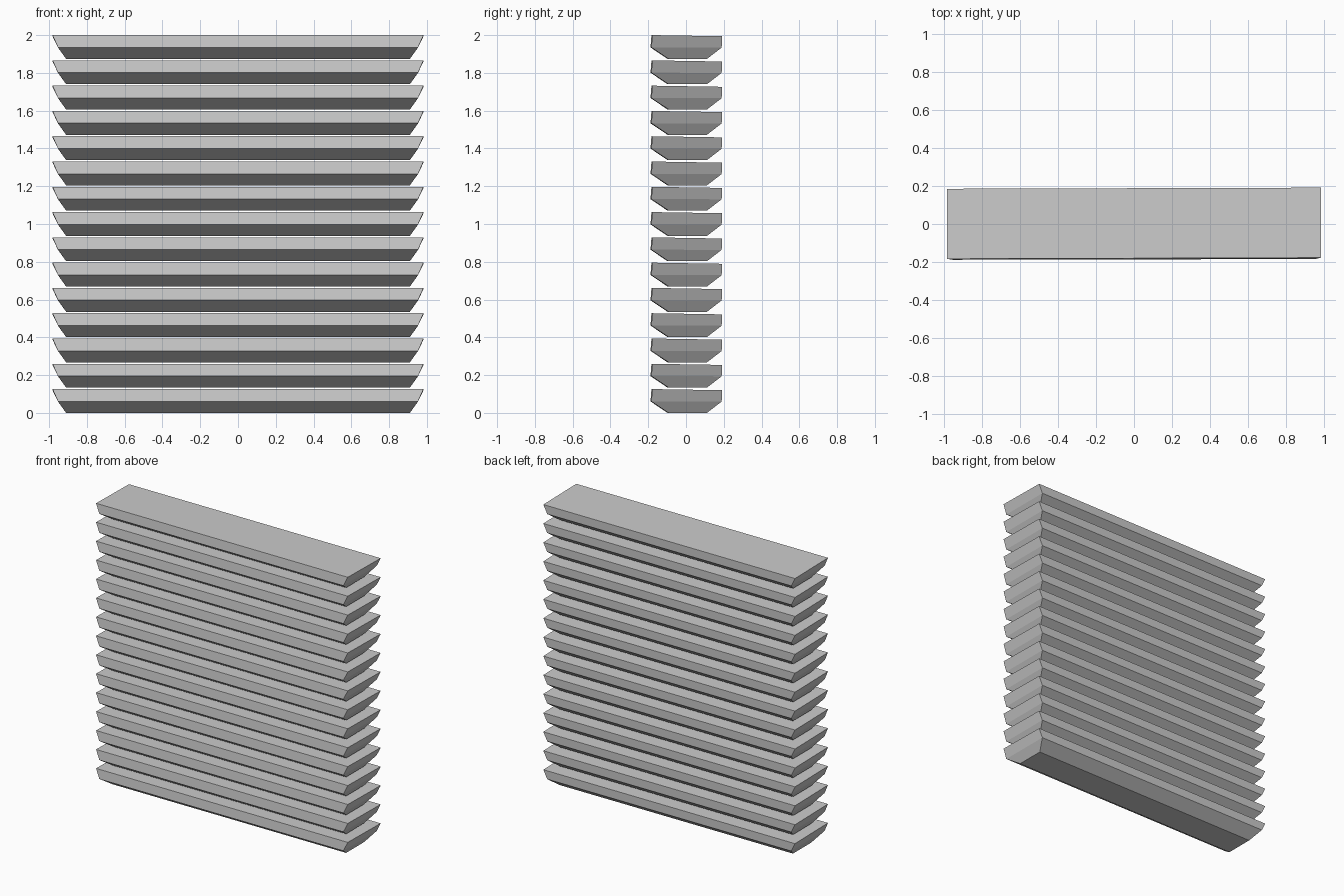
import bpy

if "Cube" in bpy.data.objects:
    bpy.data.objects.remove(bpy.data.objects["Cube"])

COUNT = 15
HEIGHT = 0.126
PITCH = (2.0 - HEIGHT) / (COUNT - 1)


def ring(x, y_front, y_back, z_front, z_back, skew):
    """Four corners of one level; skew turns the long edges very slightly."""
    return [(-x, y_front - skew, z_front), (x, y_front + skew, z_front),
            (x, y_back + skew, z_back), (-x, y_back - skew, z_back)]


# Slat cross-section: narrow base, wide middle, nearly upright upper sides
levels = [
    ring(0.91, -0.095, 0.108, 0.0, 0.0, 0.003),
    ring(0.953, -0.186, 0.187, 0.061, 0.060, 0.002),
    ring(0.982, -0.180, 0.188, HEIGHT, HEIGHT - 0.006, 0.003),
]
verts = [v for level in levels for v in level]
faces = [(3, 2, 1, 0), (8, 9, 10, 11)]
for r in (0, 4):
    for i in range(4):
        j = (i + 1) % 4
        faces.append((r + i, r + j, r + 4 + j, r + 4 + i))

slat_mesh = bpy.data.meshes.new("slat")
slat_mesh.from_pydata(verts, [], faces)
slat_mesh.update()

# Stack of identical slats with narrow gaps
for n in range(COUNT):
    slat = bpy.data.objects.new(f"slat_{n + 1:02d}", slat_mesh)
    slat.location.z = n * PITCH
    bpy.context.collection.objects.link(slat)
